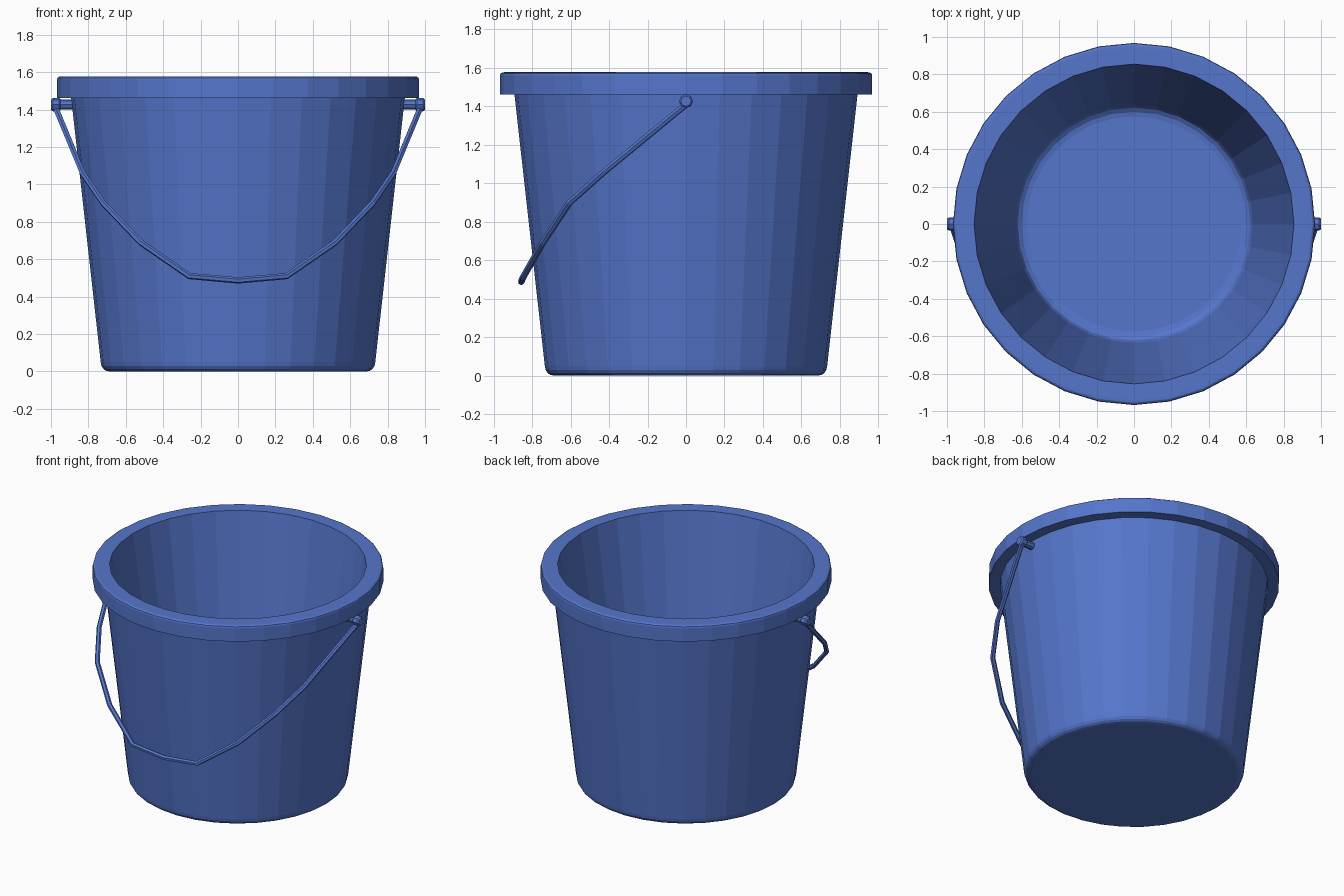
import bpy, bmesh
from math import pi, sin, cos
from mathutils import Matrix

if "Cube" in bpy.data.objects:
    bpy.data.objects.remove(bpy.data.objects["Cube"])

SIDES = 32
blue = bpy.data.materials.new("blue_plastic")
blue.diffuse_color = (0.09, 0.18, 0.60, 1)
blue.use_nodes = True
blue.node_tree.nodes["Principled BSDF"].inputs["Base Color"].default_value = blue.diffuse_color


def lathe(name, profile, sides, matrix=Matrix()):
    """Spin a list of (radius, height) points about z; radius 0 makes a pole."""
    bm = bmesh.new()
    rings = []
    for r, z in profile:
        n = 1 if r == 0 else sides
        rings.append([bm.verts.new((r * cos(2 * pi * i / sides),
                                    r * sin(2 * pi * i / sides), z)) for i in range(n)])
    for a, b in zip(rings, rings[1:]):
        for i in range(sides):
            j = (i + 1) % sides
            quad = [a[i % len(a)], a[j % len(a)], b[j % len(b)], b[i % len(b)]]
            bm.faces.new(list(dict.fromkeys(quad)))
    bmesh.ops.recalc_face_normals(bm, faces=bm.faces)
    bm.transform(matrix)
    mesh = bpy.data.meshes.new(name)
    bm.to_mesh(mesh)
    bm.free()
    mesh.materials.append(blue)
    obj = bpy.data.objects.new(name, mesh)
    bpy.context.collection.objects.link(obj)
    return obj


# Bucket: rounded base, tapered wall, overhanging rim, inner wall and floor
lathe("bucket", [
    (0, 0), (0.685, 0), (0.705, 0.004), (0.72, 0.014), (0.73, 0.03), (0.734, 0.05),
    (0.892, 1.462), (0.968, 1.462),
    (0.968, 1.56), (0.965, 1.57), (0.955, 1.577), (0.94, 1.578),
    (0.855, 1.578),
    (0.635, 0.15), (0.622, 0.12), (0.60, 0.105), (0.575, 0.10), (0, 0.10)],
    SIDES)

# Handle pegs: thin pin with a bevelled cap, one on each side
for side, label in ((1, "right"), (-1, "left")):
    place = Matrix.Translation((0, 0, 1.427)) @ Matrix.Rotation(side * pi / 2, 4, 'Y')
    lathe(label + "_handle_peg", [
        (0, 0.86), (0.027, 0.86), (0.027, 0.948), (0.036, 0.956),
        (0.036, 0.99), (0.027, 1.0), (0, 1.0)], 8, place)

# Wire handle hanging forward, mirrored from one half path
half = [(0.975, 0, 1.41), (0.83, -0.425, 1.06), (0.72, -0.605, 0.90),
        (0.52, -0.745, 0.69), (0.26, -0.848, 0.51)]
path = half + [(0, -0.857, 0.487)] + [(-x, y, z) for x, y, z in reversed(half)]
curve = bpy.data.curves.new("handle", 'CURVE')
curve.dimensions = '3D'
curve.bevel_depth = 0.017
curve.bevel_resolution = 1
curve.use_fill_caps = True
spline = curve.splines.new('POLY')
spline.points.add(len(path) - 1)
for point, co in zip(spline.points, path):
    point.co = (*co, 1)
spline.use_smooth = False
curve.materials.append(blue)
handle = bpy.data.objects.new("handle", curve)
bpy.context.collection.objects.link(handle)
bpy.context.view_layer.objects.active = handle
handle.select_set(True)
bpy.ops.object.convert(target='MESH')
